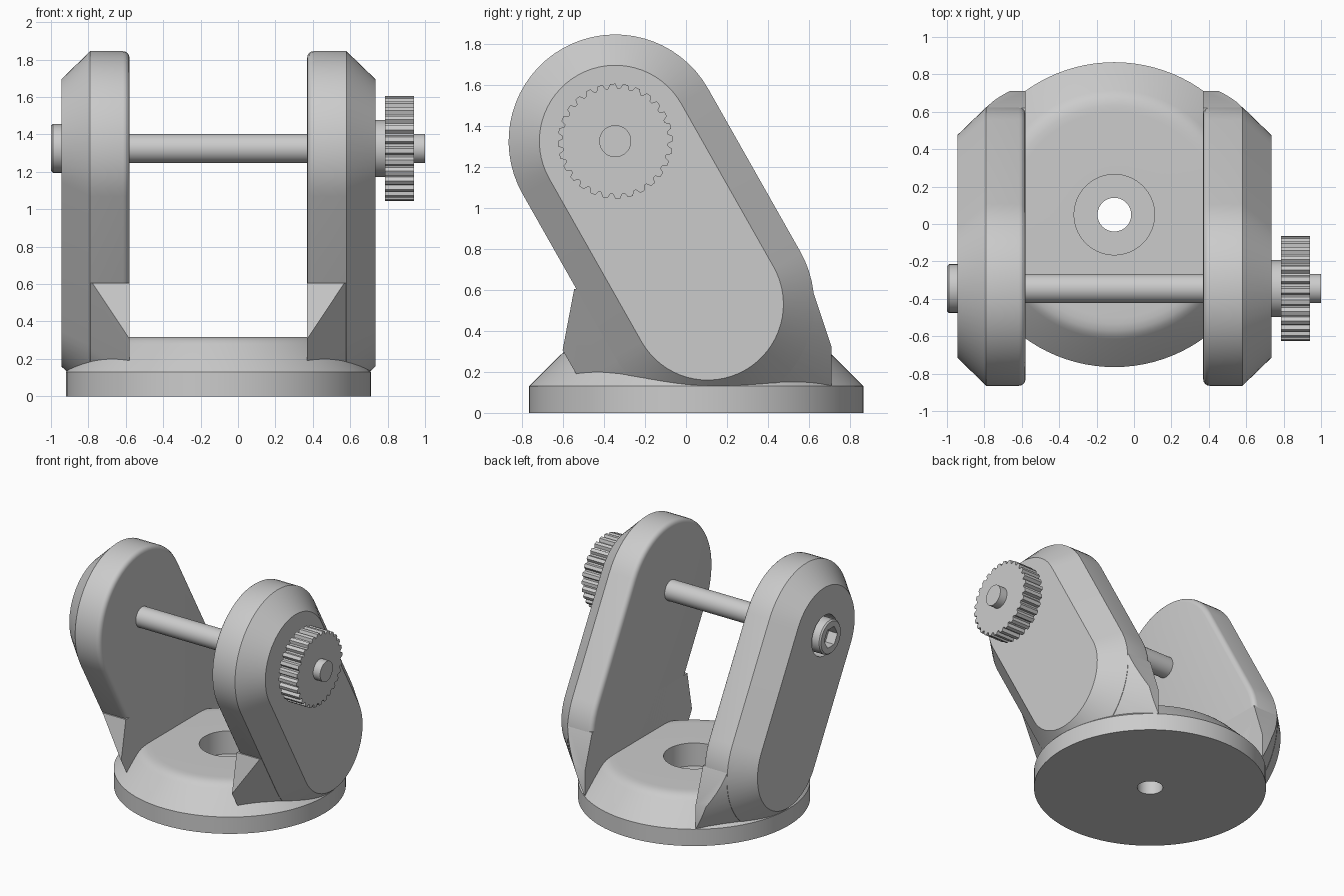
import bpy, bmesh, math
from mathutils import Vector

if "Cube" in bpy.data.objects:
    bpy.data.objects.remove(bpy.data.objects["Cube"], do_unlink=True)

MID = -0.105                      # centre plane between the arms
PIVOT = Vector((-0.345, 1.325))   # (y, z) of the rod
FOOT = Vector((0.105, 0.53))      # (y, z) of the lower arm centre
HALF = 32                         # points per half circle

grey = bpy.data.materials.new("plain_grey")
grey.use_nodes = True
colour = (0.6, 0.6, 0.6, 1)
grey.diffuse_color = colour
grey.node_tree.nodes["Principled BSDF"].inputs["Base Color"].default_value = colour


def finish(name, bm):
    bmesh.ops.recalc_face_normals(bm, faces=bm.faces)
    mesh = bpy.data.meshes.new(name)
    bm.to_mesh(mesh)
    bm.free()
    mesh.materials.append(grey)
    obj = bpy.data.objects.new(name, mesh)
    bpy.context.collection.objects.link(obj)
    bpy.ops.object.select_all(action='DESELECT')
    obj.select_set(True)
    bpy.context.view_layer.objects.active = obj
    bpy.ops.object.shade_smooth_by_angle(angle=math.radians(30))
    return obj


def loft(loops, ring=False):
    """Bridge equal loops; cap both ends, or join the last loop to the first."""
    bm = bmesh.new()
    rows = [[bm.verts.new(p) for p in loop] for loop in loops]
    pairs = list(zip(rows, rows[1:]))
    if ring:
        pairs.append((rows[-1], rows[0]))
    else:
        bm.faces.new(rows[0])
        bm.faces.new(rows[-1])
    for a, b in pairs:
        n = len(a)
        for i in range(n):
            j = (i + 1) % n
            bm.faces.new((a[i], a[j], b[j], b[i]))
    return bm


def capsule(x, r, length=1.0):
    """Slot outline around the pivot and foot; length 0 gives a circle."""
    low = PIVOT.lerp(FOOT, length)
    up = PIVOT - FOOT
    start = math.atan2(up.y, up.x) - math.pi / 2
    pts = []
    for centre, turn in ((PIVOT, 0), (low, math.pi)):
        for i in range(HALF + 1):
            a = start + turn + math.pi * (i + 0.01) / (HALF + 0.02)
            pts.append((x, centre.x + r * math.cos(a), centre.y + r * math.sin(a)))
    return pts


def circle(x, radius, n=60):
    """Outline across the rod axis; radius is a number or a function of the index."""
    pts = []
    for i in range(n):
        a = 2 * math.pi * i / n
        r = radius(i) if callable(radius) else radius
        pts.append((x, PIVOT.x + r * math.cos(a), PIVOT.y + r * math.sin(a)))
    return pts


# Round base with sloped shoulder and counterbored centre hole
profile = [(0.09, 0), (0.815, 0), (0.815, 0.13), (0.665, 0.28), (0.645, 0.297),
           (0.62, 0.31), (0.585, 0.317), (0.55, 0.318), (0.215, 0.318),
           (0.215, 0.14), (0.09, 0.14)]
rings = [[(MID + r * math.cos(a), 0.05 + r * math.sin(a), z)
          for a in (2 * math.pi * i / 96 for i in range(96))] for r, z in profile]
finish("base", loft(rings, ring=True))

# Arms: rounded inner edge, wide outer chamfer; gussets flare the chamfer to the base
IN, OUT, FIL = 0.475, 0.84, 0.035
for side, label in ((1, "left"), (-1, "right")):
    outlines = []
    for k in range(5):
        a = math.pi / 2 * k / 4
        outlines.append(capsule(MID + side * (IN + FIL * (1 - math.sin(a))),
                                0.52 - FIL * (1 - math.cos(a))))
    outlines = [capsule(MID + side * (IN + FIL - FIL * math.sin(math.pi / 2 * (1 - k / 4))),
                        0.52 - FIL + FIL * math.cos(math.pi / 2 * (1 - k / 4)))
                for k in range(5)]
    outlines += [capsule(MID + side * 0.685, 0.52), capsule(MID + side * OUT, 0.37)]
    if side < 0:   # recess for the bolt head
        outlines += [capsule(MID - OUT, 0.155, 0), capsule(MID - 0.74, 0.155, 0)]
    finish(label + "_arm", loft(outlines))

    bm = loft([capsule(MID + side * IN, 0.725), capsule(MID + side * (OUT - 0.003), 0.367)])
    corners = [(-0.545, 0.605), (0.62, 0.59), (0.71, 0.32), (0.71, 0.12), (-0.637, 0.12)]
    for (y0, z0), (y1, z1) in zip(corners, corners[1:] + corners[:1]):
        cut = bmesh.ops.bisect_plane(bm, geom=bm.verts[:] + bm.edges[:] + bm.faces[:],
                                     plane_co=(0, y0, z0), plane_no=(0, z0 - z1, y1 - y0),
                                     clear_outer=True)
        edges = [e for e in bm.edges if e.is_boundary]
        if edges:
            bmesh.ops.holes_fill(bm, edges=edges, sides=0)
    finish(label + "_gusset", bm)

# Cross rod and bolt head with hexagonal socket
finish("rod", loft([circle(-0.92, 0.078), circle(1.0, 0.078)]))


def hexagon(i):
    return 0.07 / math.cos(math.radians((i * 6) % 60 - 30))


finish("bolt_head", loft([circle(-0.84, 0.13), circle(-0.99, 0.13), circle(-1.0, 0.12),
                          circle(-1.0, hexagon), circle(-0.925, hexagon)]))

# Collar and ribbed knob
finish("knob_collar", loft([circle(0.72, 0.152), circle(0.79, 0.152)]))
RIBS = 28


def rib(i):
    return 0.28 if i % 5 < 3 else 0.258


finish("knob", loft([circle(0.785, rib, RIBS * 5), circle(0.94, rib, RIBS * 5)]))
